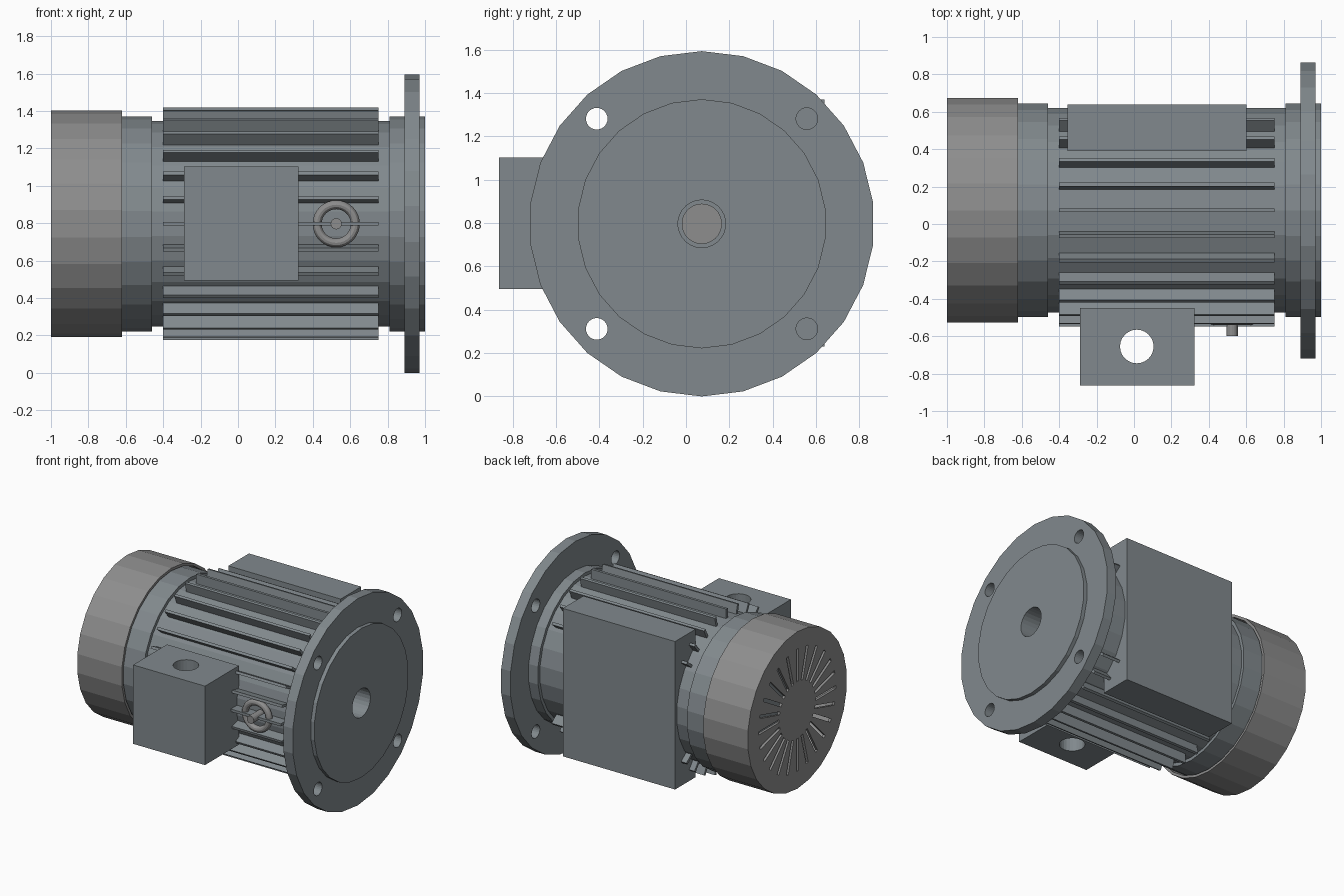
import bpy, bmesh, math
from mathutils import Matrix, Vector

if "Cube" in bpy.data.objects:
    bpy.data.objects.remove(bpy.data.objects["Cube"])

CY, CZ = 0.073, 0.797   # motor axis runs along x through this point


def material(name, colour):
    m = bpy.data.materials.new(name)
    m.diffuse_color = (*colour, 1)
    m.use_nodes = True
    m.node_tree.nodes["Principled BSDF"].inputs["Base Color"].default_value = m.diffuse_color
    return m


paint = material("blue_grey_paint", (0.22, 0.25, 0.267))
metal = material("dark_grey_metal", (0.27, 0.27, 0.27))


def finish(name, bm, mat=paint):
    bmesh.ops.recalc_face_normals(bm, faces=bm.faces[:])
    me = bpy.data.meshes.new(name)
    bm.to_mesh(me)
    bm.free()
    ob = bpy.data.objects.new(name, me)
    bpy.context.collection.objects.link(ob)
    me.materials.append(mat)
    return ob


def lathe(name, profile, sides=26, mat=paint):
    """Revolve (x, radius) points around the motor axis; ends at radius 0."""
    bm = bmesh.new()
    rings = []
    for x, r in profile:
        n = sides if r > 0 else 1
        rings.append([bm.verts.new((x, CY + r * math.sin(2 * math.pi * i / sides),
                                    CZ + r * math.cos(2 * math.pi * i / sides)))
                      for i in range(n)])
    for a, b in zip(rings, rings[1:]):
        for i in range(sides):
            j = (i + 1) % sides
            quad = [a[i % len(a)], a[j % len(a)], b[j % len(b)], b[i % len(b)]]
            bm.faces.new(list(dict.fromkeys(quad)))
    return finish(name, bm, mat)


def add_box(bm, lo, hi, turn=Matrix()):
    lo, hi = Vector(lo), Vector(hi)
    m = turn @ Matrix.Translation((lo + hi) / 2) @ Matrix.Diagonal((*(hi - lo), 1))
    bmesh.ops.create_cube(bm, size=1, matrix=m)


def box(name, lo, hi):
    bm = bmesh.new()
    add_box(bm, lo, hi)
    return finish(name, bm)


def add_rod(bm, centre, radius, length, axis, sides=24):
    rot = {'x': Matrix.Rotation(math.pi / 2, 4, 'Y'),
           'y': Matrix.Rotation(math.pi / 2, 4, 'X'), 'z': Matrix()}[axis]
    bmesh.ops.create_cone(bm, cap_ends=True, segments=sides, radius1=radius,
                          radius2=radius, depth=length,
                          matrix=Matrix.Translation(centre) @ rot)


def cut(ob, bm):
    cutter = finish("cutter", bm, ob.data.materials[0])
    cutter.hide_render = True
    mod = ob.modifiers.new("cut", 'BOOLEAN')
    mod.operation, mod.solver, mod.object = 'DIFFERENCE', 'EXACT', cutter
    bpy.context.view_layer.objects.active = ob
    bpy.ops.object.modifier_apply(modifier=mod.name)
    bpy.data.objects.remove(cutter)


def around_axis(angle):
    return Matrix.Translation((0, CY, CZ)) @ Matrix.Rotation(angle, 4, 'X')


# Housing with rear collar, core, flange and shaft bore
housing = lathe("housing", [
    (-0.72, 0), (-0.72, 0.575), (-0.46, 0.575), (-0.46, 0.55), (0.81, 0.55),
    (0.81, 0.575), (0.89, 0.575), (0.89, 0.797), (0.97, 0.797), (0.97, 0.575),
    (1.0, 0.575), (1.0, 0.11), (0.65, 0.11), (0.65, 0)])

# Four bolt holes in the flange
bm = bmesh.new()
for sy in (-1, 1):
    for sz in (-1, 1):
        add_rod(bm, (0.93, CY + sy * 0.485, CZ + sz * 0.485), 0.05, 0.3, 'x')
cut(housing, bm)

# Shaft end recessed in the bore
lathe("shaft", [(0.64, 0), (0.64, 0.093), (0.76, 0.093), (0.76, 0)], mat=metal)

# Cooling fins, left out where the rear block sits
bm = bmesh.new()
for i in range(28):
    a = 2 * math.pi * i / 28
    if -math.sin(a) < 0.85:
        add_box(bm, (-0.40, -0.01, 0.53), (0.75, 0.01, 0.622), around_axis(a))
finish("cooling_fins", bm)

# Fan cowl: open shell with radial vent slots
cowl = lathe("fan_cowl", [(-1, 0), (-1, 0.605), (-0.62, 0.605), (-0.62, 0.585),
                          (-0.98, 0.585), (-0.98, 0)], mat=metal)
bm = bmesh.new()
for i in range(24):
    add_box(bm, (-1.05, -0.012, 0.22), (-0.93, 0.012, 0.47),
            around_axis(2 * math.pi * i / 24))
cut(cowl, bm)

# Terminal box with vertical cable hole
terminal = box("terminal_box", (-0.29, -0.863, 0.495), (0.323, -0.45, 1.103))
bm = bmesh.new()
add_rod(bm, (0.015, -0.655, 0.8), 0.09, 1.0, 'z')
cut(terminal, bm)

# Rear mounting block
box("rear_block", (-0.355, 0.39, 0.23), (0.602, 0.64, 1.37))

# Lifting eye ring and its stud
bpy.ops.mesh.primitive_torus_add(location=(0.525, -0.515, 0.797),
                                 rotation=(math.pi / 2, 0, 0),
                                 major_radius=0.102, minor_radius=0.024,
                                 major_segments=32, minor_segments=12)
ring = bpy.context.object
ring.name = "lifting_ring"
ring.data.materials.append(metal)
bpy.ops.object.shade_smooth_by_angle()
bm = bmesh.new()
add_rod(bm, (0.525, -0.53, 0.797), 0.03, 0.14, 'y', 16)
finish("ring_stud", bm, metal)
